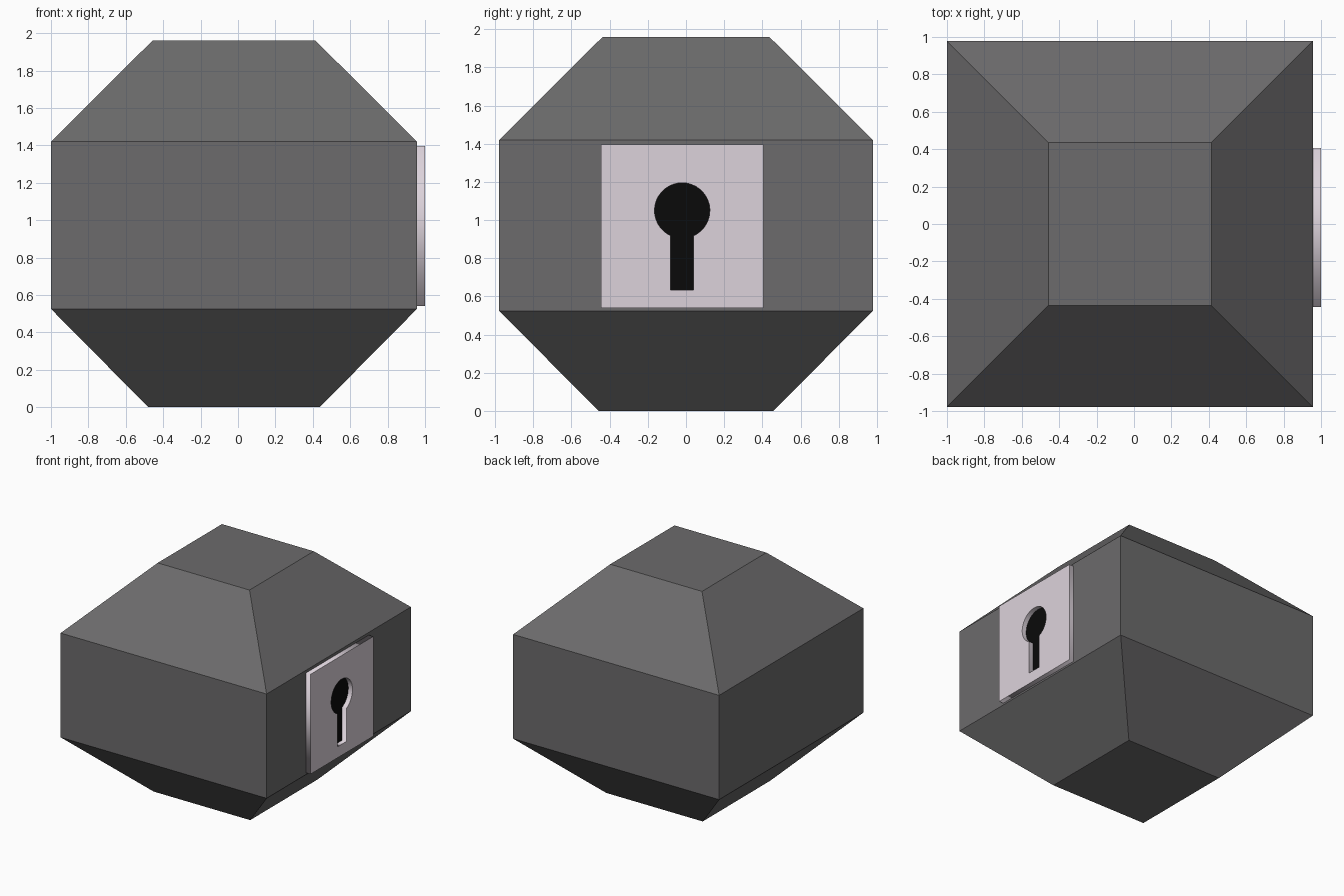
import bpy, bmesh, math

if "Cube" in bpy.data.objects:
    bpy.data.objects.remove(bpy.data.objects["Cube"])

BODY_X = 0.957    # right face of the body, where the plate sits


def material(name, rgb):
    m = bpy.data.materials.new(name)
    m.diffuse_color = (*rgb, 1)
    m.use_nodes = True
    m.node_tree.nodes["Principled BSDF"].inputs["Base Color"].default_value = m.diffuse_color
    return m


def side_panel(name, outlines, x0, x1, mat):
    """Filled (y, z) outlines extruded along x; inner outlines become holes."""
    cu = bpy.data.curves.new(name, 'CURVE')
    cu.dimensions = '2D'
    cu.fill_mode = 'BOTH'
    cu.extrude = (x1 - x0) / 2
    for pts in outlines:
        sp = cu.splines.new('POLY')
        sp.points.add(len(pts) - 1)
        for p, (y, z) in zip(sp.points, pts):
            p.co = (y, z, 0, 1)
        sp.use_cyclic_u = True
    ob = bpy.data.objects.new(name, cu)
    bpy.context.collection.objects.link(ob)
    ob.location.x = (x0 + x1) / 2
    ob.rotation_euler = (math.pi / 2, 0, math.pi / 2)
    cu.materials.append(mat)
    bpy.ops.object.select_all(action='DESELECT')
    ob.select_set(True)
    bpy.context.view_layer.objects.active = ob
    bpy.ops.object.convert(target='MESH')


# Body: square rings (z, half size) joined into a chamfered block
bm = bmesh.new()
rings = []
for z, h in [(0, 0.458), (0.525, 0.978), (1.42, 0.978), (1.96, 0.436)]:
    rings.append([bm.verts.new((sx * h - 0.0215, sy * h, z))
                  for sx, sy in [(-1, -1), (1, -1), (1, 1), (-1, 1)]])
for a, b in zip(rings, rings[1:]):
    for i in range(4):
        j = (i + 1) % 4
        bm.faces.new((a[i], a[j], b[j], b[i]))
bm.faces.new(rings[0][::-1])
bm.faces.new(rings[-1])
me = bpy.data.meshes.new("lock_body")
bm.to_mesh(me)
bm.free()
body = bpy.data.objects.new("lock_body", me)
bpy.context.collection.objects.link(body)
me.materials.append(material("dark_grey", (0.15, 0.147, 0.15)))

# Keyhole outline: round head with a straight slot below
cy, cz, r, w, slot_z = -0.02, 1.05, 0.145, 0.06, 0.635
half = math.asin(w / r)
start, sweep, n = -math.pi / 2 + half, 2 * math.pi - 2 * half, 32
keyhole = [(cy + r * math.cos(start + sweep * i / n),
            cz + r * math.sin(start + sweep * i / n)) for i in range(n + 1)]
keyhole += [(cy - w, slot_z), (cy + w, slot_z)]

# Pale plate with the keyhole opening, and the black backing inside it
square = [(-0.445, 0.54), (0.407, 0.54), (0.407, 1.397), (-0.445, 1.397)]
side_panel("keyhole_plate", [square, keyhole], BODY_X, 1.0,
           material("pale_lilac", (0.72, 0.65, 0.71)))
side_panel("keyhole_backing", [keyhole], BODY_X - 0.003, BODY_X + 0.003,
           material("black", (0.003, 0.003, 0.003)))
